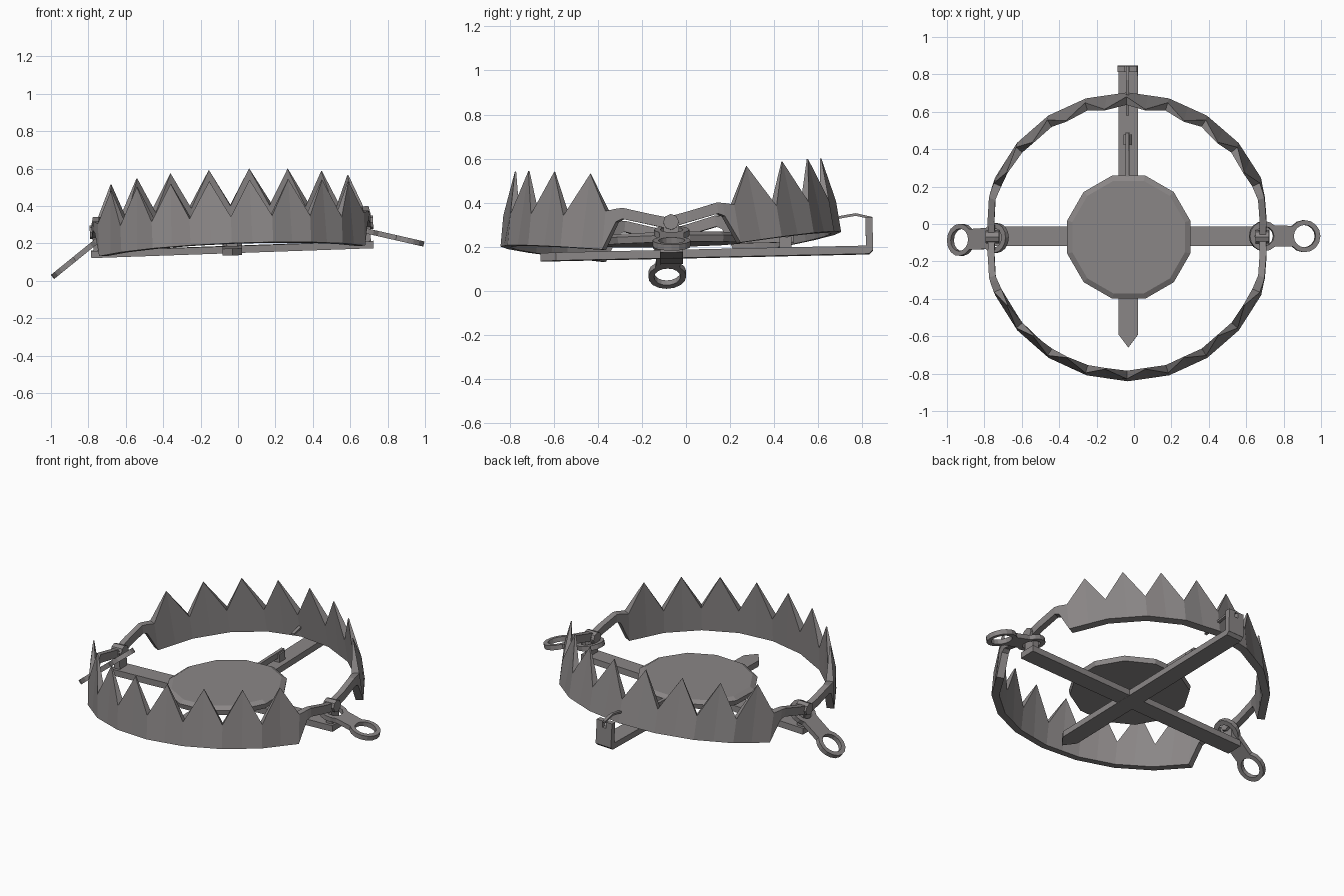
import bpy, bmesh, math
from mathutils import Matrix, Vector

if "Cube" in bpy.data.objects:
    bpy.data.objects.remove(bpy.data.objects["Cube"])

steel = bpy.data.materials.new("worn grey steel")
steel.diffuse_color = (0.255, 0.24, 0.24, 1)
steel.use_nodes = True
steel.node_tree.nodes["Principled BSDF"].inputs["Base Color"].default_value = steel.diffuse_color
T = Matrix.Translation
R = Matrix.Rotation
CENTRE = Vector((-0.03, -0.065, 0))
# local frame of the slightly tilted base
BASE = T(CENTRE + Vector((0, 0, 0.149))) @ R(-0.035, 4, 'Y') @ R(0.022, 4, 'X')


def make(name, verts, faces, mat=Matrix()):
    bm = bmesh.new()
    vs = [bm.verts.new(mat @ Vector(v)) for v in verts]
    for f in faces:
        bm.faces.new([vs[i] for i in f])
    bmesh.ops.recalc_face_normals(bm, faces=bm.faces)
    me = bpy.data.meshes.new(name)
    bm.to_mesh(me)
    bm.free()
    me.materials.append(steel)
    ob = bpy.data.objects.new(name, me)
    bpy.context.collection.objects.link(ob)
    return ob


def loft(name, rings, mat=Matrix()):
    """Join equal closed rings of points and cap both ends."""
    n, k = len(rings[0]), len(rings)
    verts = [p for r in rings for p in r]
    faces = [(i * n + j, i * n + (j + 1) % n, (i + 1) * n + (j + 1) % n, (i + 1) * n + j)
             for i in range(k - 1) for j in range(n)]
    faces += [tuple(range(n)), tuple(range((k - 1) * n, k * n))]
    return make(name, verts, faces, mat)


def prism(name, pts, z0, z1, mat=Matrix()):
    return loft(name, [[(x, y, z) for x, y in pts] for z in (z0, z1)], mat)


def box(name, x0, x1, y0, y1, z0, z1, mat=Matrix()):
    return prism(name, [(x0, y0), (x1, y0), (x1, y1), (x0, y1)], z0, z1, mat)


def arc(cx, cy, r, a0, a1, n):
    return [(cx + r * math.cos(math.radians(a0 + (a1 - a0) * i / n)),
             cy + r * math.sin(math.radians(a0 + (a1 - a0) * i / n))) for i in range(n + 1)]


# --- toothed jaws: thin arm, deep plate with eight teeth, thin arm
def jaw(name, turn, slope, z):
    half = []  # (x, y, bottom, top, half thickness) from the hinge to the middle
    half.append((0.725, -0.01, 0.115, 0.165, 0.018))
    half.append((0.728, 0.11, 0.13, 0.178, 0.018))
    rad = 0.757
    for ang, lo, hi, t in ((72, 0.145, 0.195, 0.018), (70, 0.13, 0.19, 0.02)):
        a = math.radians(ang)
        half.append((rad * math.sin(a), rad * math.cos(a), lo, hi, t))
    step = 66 / 8
    for i in range(8, -1, -1):
        a = math.radians(i * step)
        tip = i % 2 == 1
        r = rad * (math.cos(math.radians(step)) if tip else 1)
        hi = 0.34 if tip else (0.175 if i == 8 else 0.142)
        half.append((r * math.sin(a), r * math.cos(a), 0, hi, 0.022))
    cols = half + [(-x, y, lo, hi, t) for x, y, lo, hi, t in half[-2::-1]]
    rings = []
    for x, y, lo, hi, t in cols:
        d = Vector((x, y, 0)).normalized()
        p = Vector((x, y, 0))
        tt = 0.003 if hi > 0.3 else t   # teeth sharpen to a point
        up = Vector((0, 0, 1))
        rings.append([p + d * t + up * lo, p + d * tt + up * hi,
                      p - d * tt + up * hi, p - d * t + up * lo])
    m = T(CENTRE + Vector((0, 0, z))) @ R(-0.04, 4, 'Y') @ R(turn, 4, 'Z') @ R(slope, 4, 'X')
    loft(name, rings, m)


jaw("back_jaw", 0, 0.165, 0.14)
jaw("front_jaw", math.pi, 0.09, 0.132)

# --- crossed base bars, the long one pointed in front
box("cross_bar", -0.755, 0.755, -0.052, 0.052, 0, 0.038, BASE)
prism("long_bar", [(0, -0.595), (0.052, -0.525), (0.052, 0.895), (-0.052, 0.895),
                   (-0.052, -0.525)], -0.001, 0.036, BASE)

# --- upturned back end with a notch for the trigger rod
prism("back_upright", [(-0.052, 0.015), (0.052, 0.015), (0.052, 0.163), (0.012, 0.163),
                       (0.012, 0.125), (-0.012, 0.125), (-0.012, 0.163), (-0.052, 0.163)],
      -0.914, -0.882, BASE @ R(math.pi / 2, 4, 'X'))
prism("back_bend", [(0.88, -0.001), (0.895, -0.001), (0.914, 0.016), (0.88, 0.036)],
      -0.052, 0.052, BASE @ Matrix(((0, 0, 1, 0), (1, 0, 0, 0), (0, 1, 0, 0), (0, 0, 0, 1))))

# --- trigger rod, latch blade and its bracket
rod = [(0.845, 0.33), (0.77, 0.347), (0.70, 0.335), (0.58, 0.305)]
loft("trigger_rod", [[(-0.035 + sx * 0.009, y, z + sz * 0.006)
                      for sx, sz in ((-1, -1), (1, -1), (1, 1), (-1, 1))] for y, z in rod])
box("latch_blade", -0.012, 0.008, 0.28, 0.555, 0.06, 0.095, BASE)
box("latch_bracket", -0.022, 0.018, 0.49, 0.545, 0.03, 0.085, BASE)


# --- twelve-sided pressure pan with a chamfered rim, on a short post
def ring12(r, z):
    return [(x + 0.005, y - 0.003, z) for x, y in arc(0, 0, r, 15, 345, 11)]


loft("pan", [ring12(0.335, 0.062), ring12(0.341, 0.092), ring12(0.312, 0.108)], BASE)
box("pan_post", -0.03, 0.03, -0.03, 0.03, 0.03, 0.07, BASE)

# --- hinge posts and pins at both ends of the cross bar
for side, word in ((-1, "left"), (1, "right")):
    c = side * 0.722
    box(word + "_hinge_post", c - 0.02, c + 0.02, -0.035, 0.035, 0.03, 0.15, BASE)
    prism(word + "_hinge_pin", arc(0, 0, 0.036, 0, 315, 7), -0.036, 0.036,
          BASE @ T((c, 0, 0.138)) @ R(math.pi / 2, 4, 'Y'))


# --- spring straps: plates with an eye at each end
def strap(name, hinge, end):
    h, e = Vector(hinge), Vector(end)
    ux = (e - h).normalized()
    length = (e - h).length
    uy = Vector((0, 1, 0))
    uz = ux.cross(uy)
    m = Matrix((ux, uy, uz)).transposed().to_4x4()
    m.translation = h
    outer = arc(0, 0, 0.08, 45, 315, 12) + arc(length, 0, 0.086, -140, 140, 12)
    cu = bpy.data.curves.new(name, 'CURVE')
    cu.dimensions = '2D'
    cu.fill_mode = 'BOTH'
    cu.extrude = 0.014
    for pts in (outer, arc(0, 0, 0.052, 0, 330, 11), arc(length, 0, 0.06, 0, 337.5, 15)):
        s = cu.splines.new('POLY')
        s.points.add(len(pts) - 1)
        for p, (x, y) in zip(s.points, pts):
            p.co = (x, y, 0, 1)
        s.use_cyclic_u = True
    tmp = bpy.data.objects.new(name + "_curve", cu)
    bpy.context.collection.objects.link(tmp)
    bpy.context.view_layer.update()
    me = bpy.data.meshes.new_from_object(tmp.evaluated_get(bpy.context.evaluated_depsgraph_get()))
    bpy.data.objects.remove(tmp)
    me.transform(m)
    bm = bmesh.new()
    bm.from_mesh(me)
    bmesh.ops.remove_doubles(bm, verts=bm.verts, dist=0.0005)
    bmesh.ops.recalc_face_normals(bm, faces=bm.faces)
    for f in bm.faces:
        f.smooth = False
    bm.to_mesh(me)
    bm.free()
    me.materials.clear()
    me.materials.append(steel)
    bpy.context.collection.objects.link(bpy.data.objects.new(name, me))


strap("left_spring_strap", (-0.74, -0.075, 0.225), (-0.925, -0.085, 0.075))
strap("right_spring_strap", (0.695, -0.065, 0.265), (0.91, -0.065, 0.216))
